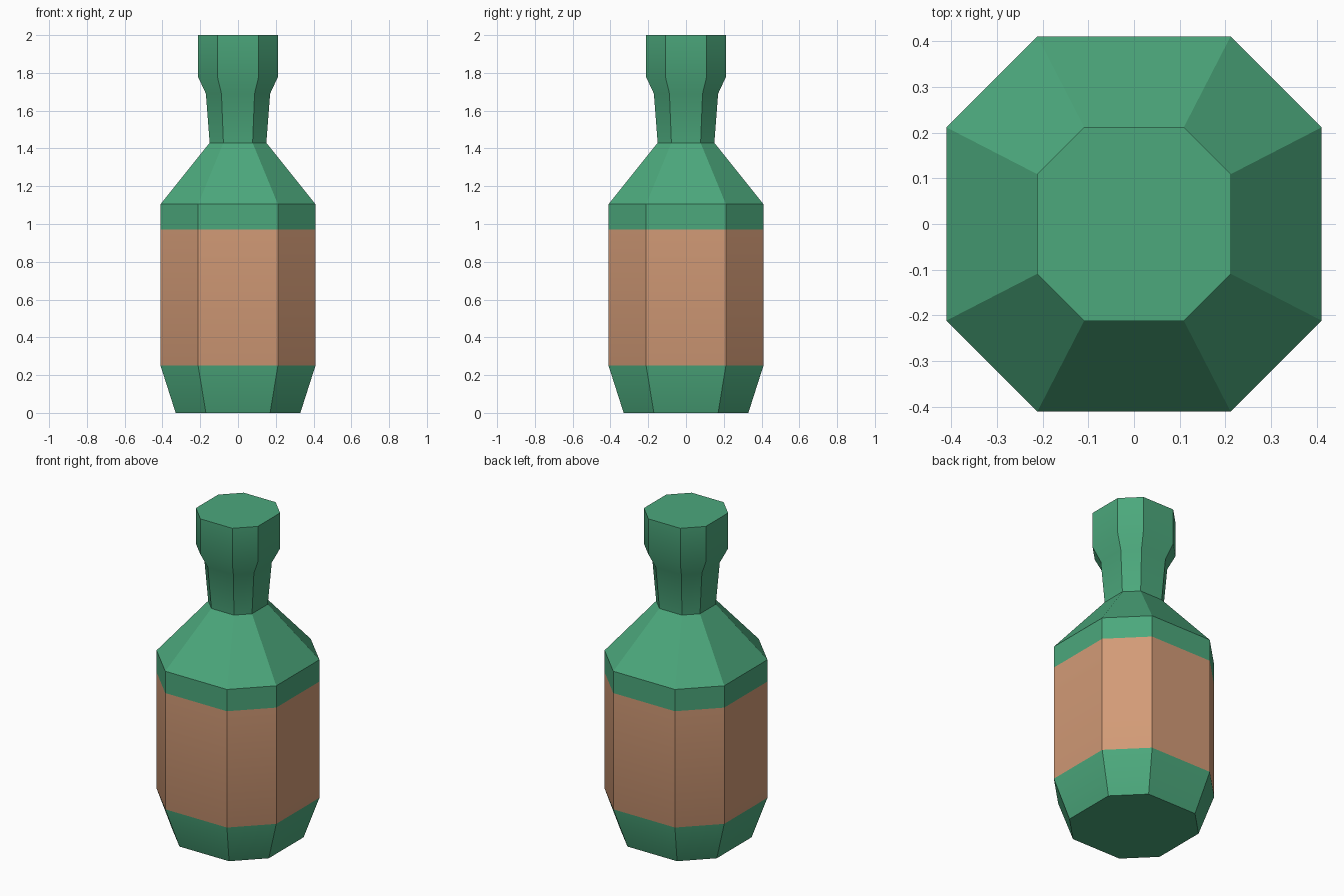
import bpy, bmesh, math

cube = bpy.data.objects.get("Cube")
if cube:
    bpy.data.objects.remove(cube, do_unlink=True)


def make_material(name, color):
    mat = bpy.data.materials.new(name)
    mat.use_nodes = True
    mat.diffuse_color = color
    mat.node_tree.nodes["Principled BSDF"].inputs["Base Color"].default_value = color
    return mat


glass = make_material("green glass", (0.072, 0.392, 0.202, 1))
label = make_material("tan label", (0.651, 0.328, 0.184, 1))

# Bottle profile: half width and height of each eight-sided ring
LABEL_LOW, LABEL_HIGH = 0.25, 0.97
PROFILE = [(0.33, 0), (0.41, LABEL_LOW), (0.41, LABEL_HIGH), (0.41, 1.105),
           (0.15, 1.43), (0.17, 1.69), (0.212, 1.78), (0.212, 2)]
CORNER = 0.515  # half length of a straight side relative to the half width


def octagon(bm, r, z):
    c = r * CORNER
    points = [(r, -c), (r, c), (c, r), (-c, r), (-r, c), (-r, -c), (-c, -r), (c, -r)]
    return [bm.verts.new((x, y, z)) for x, y in points]


# Bottle body, skinned ring by ring and closed at both ends
bm = bmesh.new()
rings = [octagon(bm, r, z) for r, z in PROFILE]
for low, high in zip(rings, rings[1:]):
    for i in range(len(low)):
        j = (i + 1) % len(low)
        bm.faces.new((low[i], low[j], high[j], high[i]))
bm.faces.new(rings[0][::-1])
bm.faces.new(rings[-1])

# Small chamfers on every real corner
corners = [e for e in bm.edges if e.calc_face_angle(0) > math.radians(8)]
bmesh.ops.bevel(bm, geom=corners, offset=0.013, offset_type='OFFSET', segments=1,
                profile=0.5, affect='EDGES', clamp_overlap=True)
bmesh.ops.recalc_face_normals(bm, faces=bm.faces[:])

# Label band by height
for face in bm.faces:
    z = face.calc_center_median().z
    face.material_index = int(LABEL_LOW + 0.03 < z < LABEL_HIGH - 0.01)

mesh = bpy.data.meshes.new("bottle")
bm.to_mesh(mesh)
bm.free()
mesh.materials.append(glass)
mesh.materials.append(label)
bottle = bpy.data.objects.new("bottle", mesh)
bpy.context.collection.objects.link(bottle)

# Soft shading across the chamfers, crisp rims
bpy.ops.object.select_all(action='DESELECT')
bottle.select_set(True)
bpy.context.view_layer.objects.active = bottle
bpy.ops.object.shade_smooth_by_angle(angle=math.radians(30))
